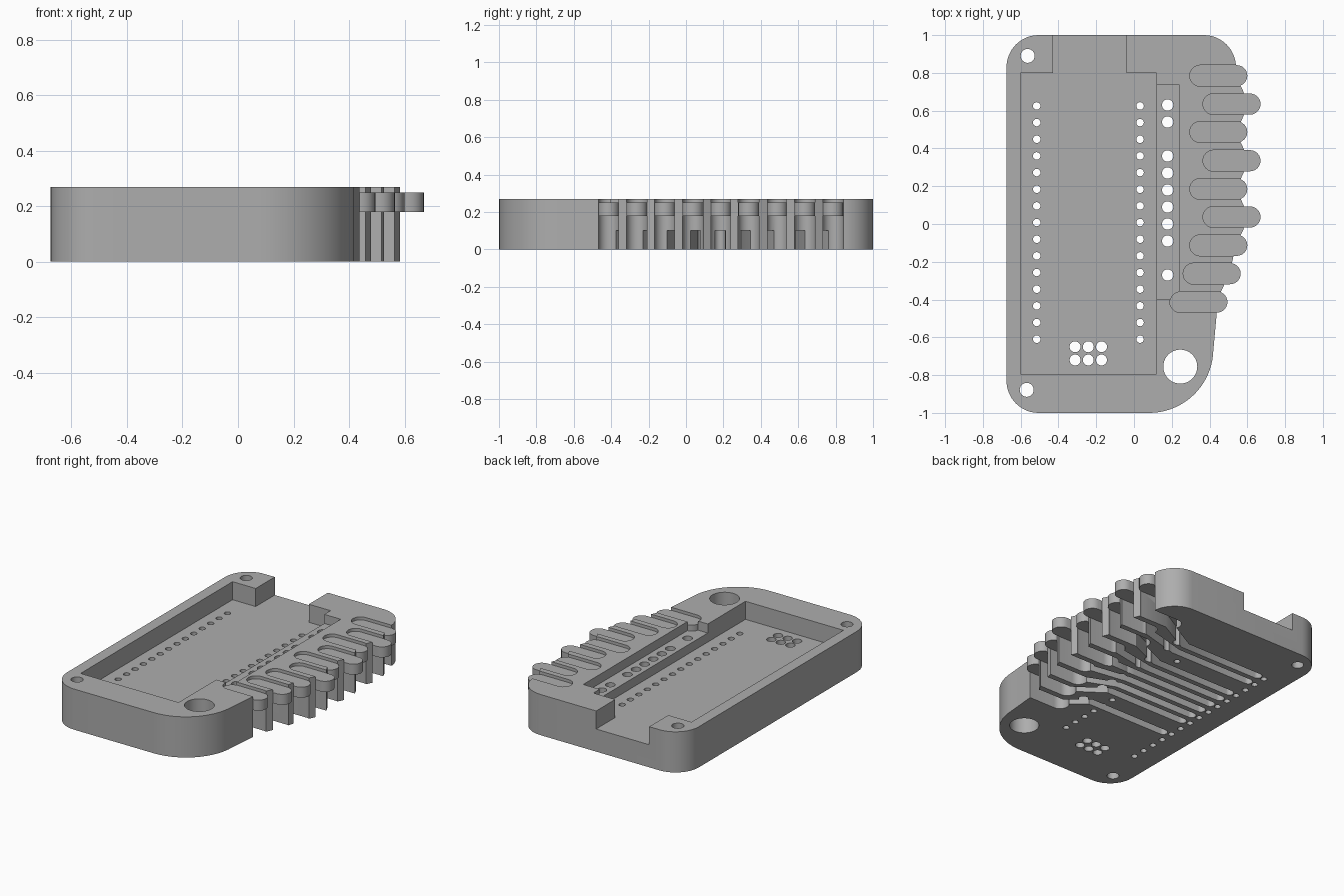
import bpy, bmesh, math
from mathutils import Vector

if "Cube" in bpy.data.objects:
    bpy.data.objects.remove(bpy.data.objects["Cube"])

H = 0.27                      # body height
R = 0.056                     # finger half width
LENGTH = 0.305                # finger length
# finger tips (x, y) and the wire row each one leads to
TIPS = [(0.60, 0.785), (0.67, 0.635), (0.60, 0.487), (0.67, 0.335), (0.60, 0.185),
        (0.67, 0.037), (0.60, -0.113), (0.565, -0.263), (0.495, -0.413)]
ROWS = [0.63, 0.54, 0.36, 0.27, 0.18, 0.09, 0.0, -0.09, -0.27]

grey = bpy.data.materials.new("grey plastic")
grey.diffuse_color = (0.42, 0.42, 0.42, 1)
grey.use_nodes = True
grey.node_tree.nodes["Principled BSDF"].inputs["Base Color"].default_value = grey.diffuse_color


def arc(cx, cy, r, a0, a1, n=12):
    return [(cx + r * math.cos(math.radians(a0 + (a1 - a0) * i / n)),
             cy + r * math.sin(math.radians(a0 + (a1 - a0) * i / n))) for i in range(n + 1)]


def circle(cx, cy, r, n=24):
    return arc(cx, cy, r, 0, 360, n)[:-1]


def finger(tip):
    x, y = tip
    return arc(x - R, y, R, -90, 90) + arc(x - LENGTH + R, y, R, 90, 270)


def channel(tip, row, w=0.028):
    # mitred wire path from under a finger to a rounded far end
    p = [Vector((tip[0] - 0.2, tip[1])), Vector((0.12, row)), Vector((-0.46, row))]
    d = (p[1] - p[0]).normalized()
    n0, n1 = Vector((-d.y, d.x)), Vector((0, -1))
    m = (n0 + n1).normalized()
    m = m * (w / m.dot(n1))
    return [tuple(p[0] - n0 * w), tuple(p[1] - m)] + arc(-0.46, row, w, 90, 270, 10) + \
           [tuple(p[1] + m), tuple(p[0] + n0 * w)]


def prisms(name, outlines, z0, z1):
    # extrude each outline from z0 to z1 in one object
    bm = bmesh.new()
    for pts in outlines:
        low = [bm.verts.new((x, y, z0)) for x, y in pts]
        top = [bm.verts.new((x, y, z1)) for x, y in pts]
        bm.faces.new(low[::-1])
        bm.faces.new(top)
        for i in range(len(pts)):
            j = (i + 1) % len(pts)
            bm.faces.new((low[i], low[j], top[j], top[i]))
    bmesh.ops.recalc_face_normals(bm, faces=bm.faces)
    me = bpy.data.meshes.new(name)
    bm.to_mesh(me)
    bm.free()
    me.materials.append(grey)
    ob = bpy.data.objects.new(name, me)
    bpy.context.collection.objects.link(ob)
    return ob


def combine(body, tool, op):
    mod = body.modifiers.new(tool.name, 'BOOLEAN')
    mod.operation, mod.object, mod.solver = op, tool, 'EXACT'
    bpy.context.view_layer.objects.active = body
    bpy.ops.object.modifier_apply(modifier=mod.name)
    bpy.data.objects.remove(tool)


# housing with rounded corners and a zigzag finger edge
outline = arc(-0.505, -0.83, 0.17, 180, 270) + arc(0.08, -0.66, 0.34, 270, 358, 20)
outline += [(0.44, -0.45)]
outline += [(x - 0.06, y) for x, y in reversed(TIPS)]
outline += arc(0.37, 0.83, 0.17, 0, 90) + arc(-0.505, 0.83, 0.17, 90, 180)
body = prisms("housing", [outline], 0, H)

# board pocket with a rear plug opening, and the shallower side ledge
pocket = [(-0.60, -0.795), (0.12, -0.795), (0.12, 0.80), (-0.04, 0.80), (-0.04, 1.1),
          (-0.43, 1.1), (-0.43, 0.80), (-0.60, 0.80)]
combine(body, prisms("pocket", [pocket], 0.15, 0.5), 'DIFFERENCE')
ledge = [(0.05, -0.40), (0.24, -0.40), (0.24, 0.735), (0.05, 0.735)]
combine(body, prisms("ledge", [ledge], 0.21, 0.6), 'DIFFERENCE')

# finger recesses above and below the bars, and wire channels underneath
shapes = [finger(t) for t in TIPS]
combine(body, prisms("lower_recess", shapes, -0.1, 0.18), 'DIFFERENCE')
combine(body, prisms("upper_recess", shapes, 0.25, 0.4), 'DIFFERENCE')
channels = [channel(t, r) for t, r in zip(TIPS, ROWS)]
combine(body, prisms("channels", channels, -0.2, 0.10), 'DIFFERENCE')

# pin, wire, header, screw and cable holes
holes = [circle(x, 0.625 - i * 0.0882, 0.02, 16) for x in (-0.515, 0.032) for i in range(15)]
holes += [circle(0.178, y, 0.03) for y in ROWS]
holes += [circle(x, y, 0.029) for x in (-0.312, -0.242, -0.172) for y in (-0.65, -0.72)]
holes += [circle(-0.563, 0.89, 0.037), circle(-0.568, -0.878, 0.037), circle(0.245, -0.755, 0.09, 40)]
combine(body, prisms("holes", holes, -0.3, 0.7), 'DIFFERENCE')

# finger bars
combine(body, prisms("finger_bars", shapes, 0.18, 0.25), 'UNION')

body.select_set(True)
bpy.context.view_layer.objects.active = body
bpy.ops.object.shade_smooth_by_angle(angle=math.radians(30))
